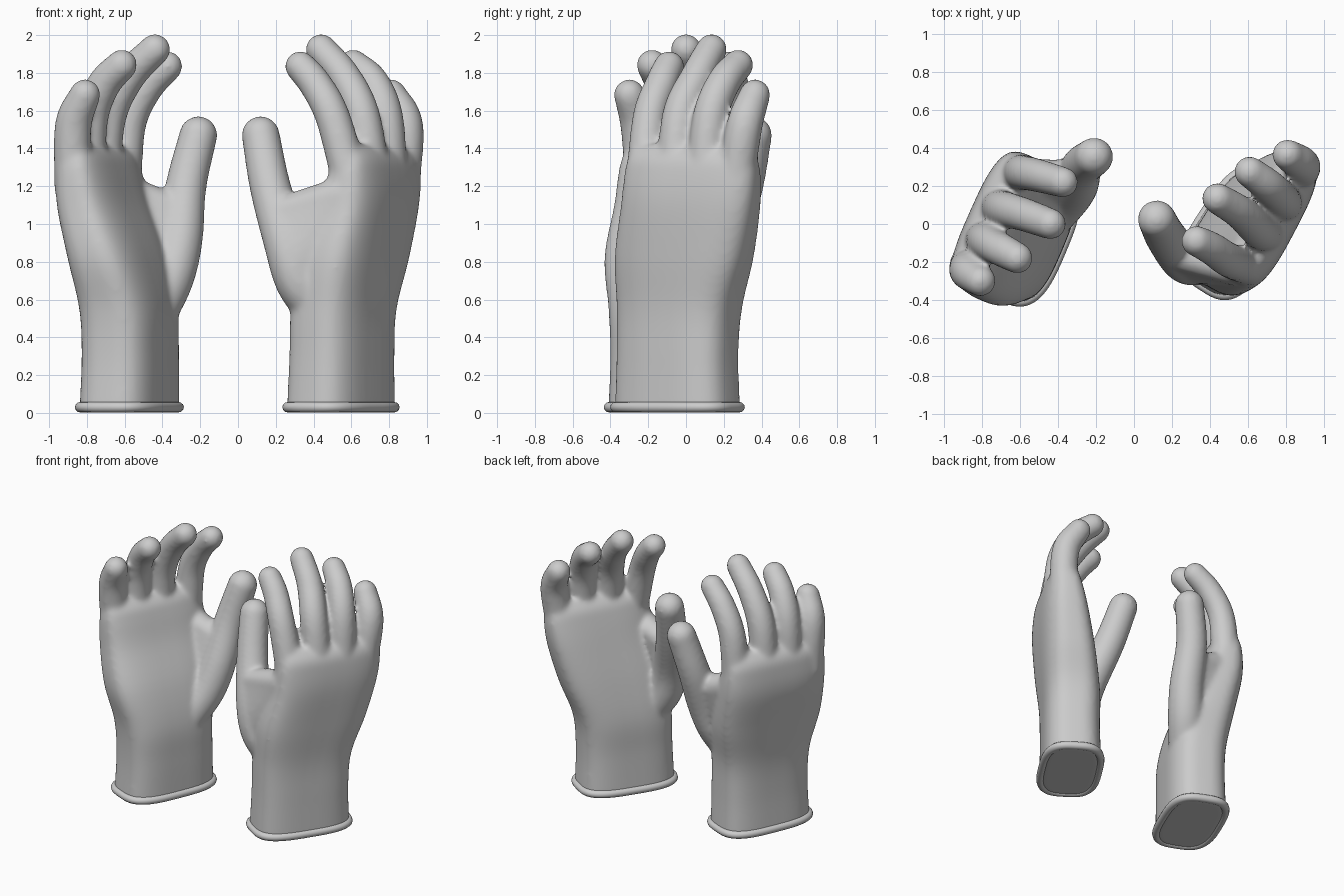
import bpy, bmesh
from math import cos, sin, pi, radians
from mathutils import Vector, Matrix


def spline(pts, steps):
    """Catmull-Rom samples through tuples of any length."""
    p = [Vector(q) for q in pts]
    p = [2 * p[0] - p[1]] + p + [2 * p[-1] - p[-2]]
    out = []
    for i in range(1, len(p) - 2):
        a, b, c, d = p[i - 1:i + 3]
        for s in range(steps):
            t = s / steps
            out.append(0.5 * (2 * b + (c - a) * t + (2 * a - 5 * b + 4 * c - d) * t * t
                              + (3 * b - a - 3 * c + d) * t ** 3))
    return out + [p[-2]]


def section(z, cx, cy, w, d, deg, n=56, e=0.64):
    """Rounded-rectangle ring: w along the knuckle axis, d through the palm."""
    a, ring = radians(deg), []
    for i in range(n):
        t = 2 * pi * i / n
        c, s = cos(t), sin(t)
        u = w / 2 * abs(c) ** e * (1 if c > 0 else -1)
        v = d / 2 * abs(s) ** e * (1 if s > 0 else -1)
        ring.append(Vector((cx + u * cos(a) - v * sin(a), cy + u * sin(a) + v * cos(a), z)))
    return ring


def loft(bm, rings, closed=False):
    vs = [[bm.verts.new(p) for p in r] for r in rings]
    n = len(vs[0])
    pairs = list(zip(vs, vs[1:])) + ([(vs[-1], vs[0])] if closed else [])
    for a, b in pairs:
        for i in range(n):
            bm.faces.new((a[i], a[(i + 1) % n], b[(i + 1) % n], b[i]))
    if not closed:
        bm.faces.new(vs[0][::-1])
        bm.faces.new(vs[-1])


def digit(bm, pts, steps=11, sub=3):
    """Chain of overlapping balls along (x, y, z, radius) points."""
    for x, y, z, r in spline(pts, steps):
        bmesh.ops.create_icosphere(bm, subdivisions=sub, radius=r,
                                   matrix=Matrix.Translation((x, y, z)))


def finish(bm, name):
    bmesh.ops.recalc_face_normals(bm, faces=bm.faces)
    for f in bm.faces:
        f.smooth = True
    me = bpy.data.meshes.new(name)
    bm.to_mesh(me)
    bm.free()
    ob = bpy.data.objects.new(name, me)
    bpy.context.collection.objects.link(ob)
    return ob


def glove(name, body, digits, web):
    # hand body, fingers and thumb fused into one smooth skin
    bm = bmesh.new()
    loft(bm, [section(*s) for s in spline(body, 5)])
    for pts in digits:
        digit(bm, pts)
    # thick web of flesh between the thumb root and the palm edge
    for a, b in zip(spline(web[0], 6), spline(web[1], 6)):
        digit(bm, [a, b], 8, 2)
    ob = finish(bm, name)
    rm = ob.modifiers.new("fuse", 'REMESH')
    rm.mode = 'VOXEL'
    rm.voxel_size = 0.014
    rm.use_smooth_shade = True
    sm = ob.modifiers.new("soften", 'SMOOTH')
    sm.factor = 0.5
    sm.iterations = 16
    # rolled rim around the cuff opening
    bm = bmesh.new()
    z, cx, cy, w, d, deg = body[0]
    rings = []
    for i in range(12):
        t = 2 * pi * i / 12
        g = -0.006 + 0.028 * cos(t)
        rings.append(section(0.03 + 0.028 * sin(t), cx, cy, w + 2 * g, d + 2 * g, deg, n=96))
    loft(bm, rings, closed=True)
    finish(bm, name + "_cuff_rim")


# body rows: z, centre x, centre y, width, depth, angle; digit rows: x, y, z, radius
glove("left_glove", [
    (0.01, -.575, -.065, .69, .42, 67), (.30, -.57, -.065, .67, .41, 67),
    (.55, -.58, -.065, .69, .41, 67), (.82, -.635, -.045, .79, .39, 67),
    (1.1, -.71, 0, .79, .33, 66), (1.28, -.735, .01, .77, .27, 66),
    (1.36, -.74, .01, .73, .22, 66), (1.42, -.74, .01, .66, .12, 66)],
    [  # index, middle, ring, little, thumb
    [(-.61, .27, 1.25, .1), (-.575, .27, 1.54, .093), (-.485, .25, 1.72, .088), (-.375, .22, 1.835, .082)],
    [(-.72, .09, 1.25, .1), (-.685, .08, 1.57, .096), (-.58, .05, 1.78, .09), (-.44, 0, 1.924, .083)],
    [(-.80, -.08, 1.25, .1), (-.78, -.09, 1.56, .095), (-.71, -.13, 1.74, .09), (-.615, -.18, 1.842, .083)],
    [(-.875, -.22, 1.2, .1), (-.872, -.25, 1.52, .099), (-.81, -.30, 1.685, .083)],
    [(-.43, .05, .55, .12), (-.355, .14, .72, .125), (-.305, .21, .92, .12),
     (-.275, .3, 1.2, .11), (-.21, .355, 1.47, .102)]],
    [[(-.43, .05, .55, .1), (-.36, .16, .78, .1), (-.31, .25, 1.06, .09)],
     [(-.52, .1, .6, .1), (-.53, .2, .9, .11), (-.56, .25, 1.15, .1)]])

glove("right_glove", [
    (0.01, .545, -.045, .68, .41, 57), (.30, .55, -.045, .66, .40, 57),
    (.55, .56, -.035, .68, .40, 58), (.82, .62, -.01, .77, .38, 60),
    (1.1, .695, .025, .78, .33, 62), (1.28, .725, .035, .77, .27, 62),
    (1.36, .73, .035, .73, .22, 62), (1.42, .73, .035, .66, .12, 62)],
    [  # index, middle, ring, little, thumb
    [(.59, -.22, 1.25, .1), (.50, -.19, 1.57, .093), (.41, -.13, 1.74, .088), (.33, -.09, 1.835, .082)],
    [(.71, -.06, 1.25, .1), (.655, -.03, 1.58, .096), (.56, .06, 1.78, .09), (.44, .135, 1.924, .083)],
    [(.80, .10, 1.25, .1), (.78, .13, 1.57, .095), (.71, .20, 1.75, .09), (.61, .275, 1.842, .083)],
    [(.865, .26, 1.2, .1), (.885, .31, 1.52, .097), (.81, .365, 1.685, .083)],
    [(.42, -.17, .55, .12), (.32, -.2, .7, .125), (.255, -.18, .9, .12),
     (.17, -.07, 1.2, .11), (.12, .025, 1.47, .102)]],
    [[(.42, -.17, .55, .1), (.3, -.22, .78, .1), (.23, -.16, 1.06, .09)],
     [(.46, -.15, .6, .1), (.47, -.21, .9, .11), (.535, -.23, 1.15, .1)]])
